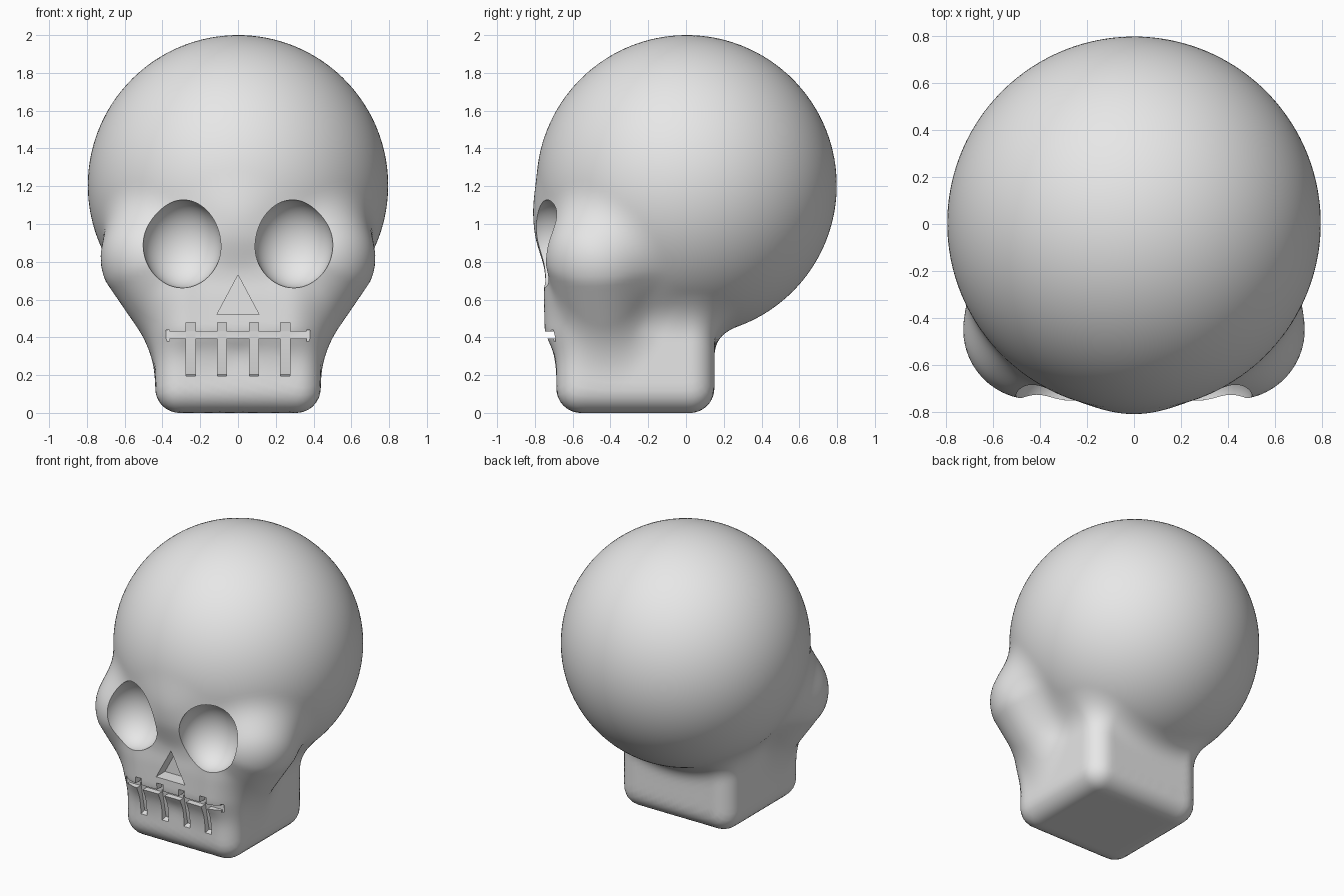
import bpy, bmesh, math
from mathutils import Vector, Matrix

if "Cube" in bpy.data.objects:
    bpy.data.objects.remove(bpy.data.objects["Cube"])


# ---- rounded distance shapes, blended softly into one head ----
def ball(p, c, r):
    return (p - c).length - r


def taper(p, a, b, ra, rb):
    ab = b - a
    t = min(1, max(0, (p - a).dot(ab) / ab.length_squared))
    return (p - a - ab * t).length - ra - (rb - ra) * t


def block(p, c, half, r):
    x, y, z = (abs(p[i] - c[i]) - half[i] + r for i in range(3))
    outer = math.sqrt(max(x, 0) ** 2 + max(y, 0) ** 2 + max(z, 0) ** 2)
    return outer + min(max(x, y, z), 0) - r


def blend(a, b, k):
    h = max(k - abs(a - b), 0) / k
    return min(a, b) - h * h * k / 4


CRANIUM = Vector((0, 0.003, 1.205))
BROW = Vector((0, -0.51, 1.0))
CHEEK, CHEEK_LOW = Vector((0.43, -0.45, 0.82)), Vector((0.2, -0.42, 0.35))
FACE = Vector((0, -0.45, 0.68))
JAW = Vector((0, -0.268, 0.36))


def head(p):
    p = Vector((abs(p.x), p.y, p.z))
    d = blend(taper(p, CHEEK, CHEEK_LOW, 0.297, 0.22),
              block(p, FACE, (0.36, 0.293, 0.32), 0.1), 0.1)
    d = blend(d, block(p, JAW, (0.438, 0.418, 0.36), 0.13), 0.1)
    d = blend(d, ball(p, BROW, 0.27), 0.08)
    return blend(d, ball(p, CRANIUM, 0.795), 0.13)


def make_object(name, bm):
    bmesh.ops.recalc_face_normals(bm, faces=bm.faces[:])
    mesh = bpy.data.meshes.new(name)
    bm.to_mesh(mesh)
    bm.free()
    ob = bpy.data.objects.new(name, mesh)
    bpy.context.collection.objects.link(ob)
    return ob


# ---- skull: push a sphere out to the blended surface ----
bm = bmesh.new()
bmesh.ops.create_icosphere(bm, subdivisions=6, radius=1)
core = Vector((0, -0.1, 0.75))
for v in bm.verts:
    ray = v.co.normalized()
    lo, hi = 0.0, 1.6
    for _ in range(13):
        mid = (lo + hi) / 2
        if head(core + ray * mid) < 0:
            lo = mid
        else:
            hi = mid
    a, b = head(core + ray * lo), head(core + ray * hi)
    t = lo + (hi - lo) * (a / (a - b) if a != b else 0.5)
    v.co = core + ray * t
skull = make_object("skull", bm)


# ---- cutters ----
def add_box(bm, centre, size, tilt=0):
    m = Matrix.Translation(centre) @ Matrix.Rotation(tilt, 4, 'X') @ Matrix.Diagonal((*size, 1))
    bmesh.ops.create_cube(bm, size=1, matrix=m)


# eye sockets and triangular nose
bm = bmesh.new()
for s in (-1, 1):
    m = Matrix.Translation((s * 0.295, -0.745, 0.895)) @ Matrix.Diagonal((0.208, 0.19, 0.233, 1))
    bmesh.ops.create_icosphere(bm, subdivisions=5, radius=1, matrix=m)
tri = bm.faces.new([bm.verts.new(c) for c in
                    ((-0.112, -0.95, 0.52), (0.112, -0.95, 0.52), (0, -0.95, 0.73))])
ext = bmesh.ops.extrude_face_region(bm, geom=[tri], use_keep_orig=True)
bmesh.ops.translate(bm, vec=(0, 0.3, 0),
                    verts=[g for g in ext["geom"] if isinstance(g, bmesh.types.BMVert)])
cutters = [make_object("socket_cutter", bm)]

# mouth line
bm = bmesh.new()
add_box(bm, (0, -0.83, 0.412), (0.74, 0.28, 0.036))
cutters.append(make_object("mouth_cutter", bm))

# tooth gaps and mouth corners
bm = bmesh.new()
for x in (-0.25, -0.084, 0.084, 0.25):
    add_box(bm, (x, -0.82, 0.315), (0.048, 0.3, 0.29), 0.2)
for s in (-1, 1):
    add_box(bm, (s * 0.371, -0.83, 0.408), (0.018, 0.28, 0.06))
cutters.append(make_object("tooth_cutter", bm))

for cutter in cutters:
    cutter.hide_render = True
    mod = skull.modifiers.new(cutter.name, 'BOOLEAN')
    mod.operation = 'DIFFERENCE'
    mod.solver = 'EXACT'
    mod.object = cutter

# bake the cuts and drop the cutters
bpy.context.view_layer.update()
deps = bpy.context.evaluated_depsgraph_get()
carved = bpy.data.meshes.new_from_object(skull.evaluated_get(deps))
skull.modifiers.clear()
skull.data = carved
for cutter in cutters:
    bpy.data.objects.remove(cutter)

# ---- colour and shading ----
grey = bpy.data.materials.new("plain grey")
grey.diffuse_color = (0.8, 0.8, 0.8, 1)
grey.use_nodes = True
grey.node_tree.nodes["Principled BSDF"].inputs["Base Color"].default_value = grey.diffuse_color
carved.materials.clear()
carved.materials.append(grey)
bpy.ops.object.select_all(action='DESELECT')
skull.select_set(True)
bpy.context.view_layer.objects.active = skull
bpy.ops.object.shade_smooth_by_angle(angle=math.radians(35))
